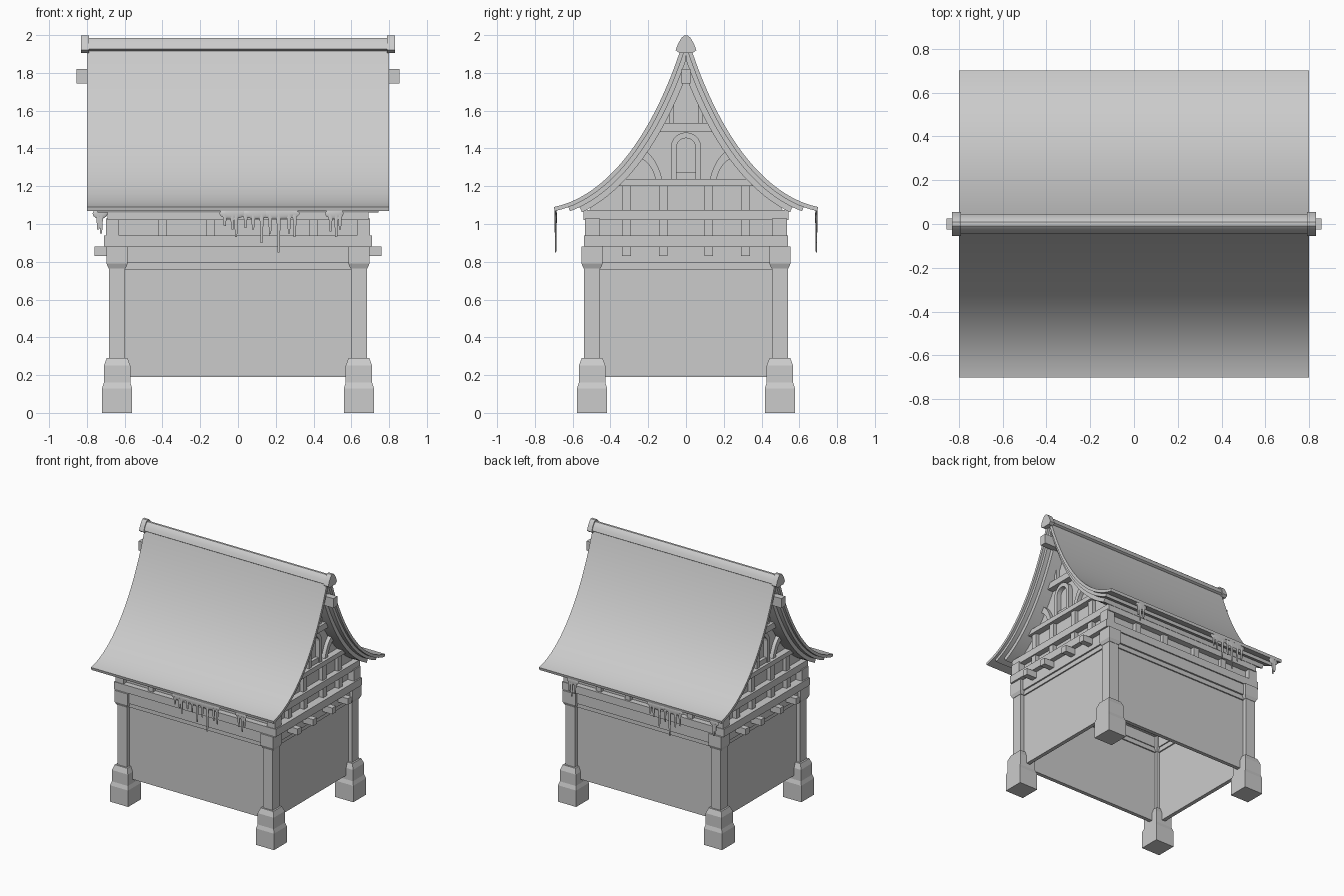
import bpy, bmesh, math
from mathutils import Vector, Matrix
from mathutils.geometry import interpolate_bezier

cube = bpy.data.objects.get("Cube")
if cube:
    bpy.data.objects.remove(cube)

grey = bpy.data.materials.new("plain grey")
grey.use_nodes = True
grey.diffuse_color = (0.6, 0.6, 0.6, 1)
grey.node_tree.nodes["Principled BSDF"].inputs["Base Color"].default_value = (0.6, 0.6, 0.6, 1)


def finish(name, bm, smooth=False):
    bmesh.ops.recalc_face_normals(bm, faces=bm.faces[:])
    mesh = bpy.data.meshes.new(name)
    bm.to_mesh(mesh)
    bm.free()
    mesh.materials.append(grey)
    if smooth:
        mesh.shade_smooth()
        mesh.set_sharp_from_angle(angle=math.radians(35))
    obj = bpy.data.objects.new(name, mesh)
    bpy.context.collection.objects.link(obj)
    return obj


def add_box(bm, x0, x1, y0, y1, z0, z1):
    size = Vector((x1 - x0, y1 - y0, z1 - z0))
    mid = Vector((x0 + x1, y0 + y1, z0 + z1)) / 2
    bmesh.ops.create_cube(bm, size=1, matrix=Matrix.Translation(mid) @ Matrix.Diagonal((*size, 1)))


def add_prism(bm, profile, x0, x1):
    """Extrude a (y, z) profile along x."""
    a, b = ([bm.verts.new((x, y, z)) for y, z in profile] for x in (x0, x1))
    bm.faces.new(a)
    bm.faces.new(b[::-1])
    n = len(a)
    for i in range(n):
        j = (i + 1) % n
        bm.faces.new((a[j], a[i], b[i], b[j]))


def band(name, hx, hy, z0, z1, w):
    """Hollow rectangular ring of beams."""
    bm = bmesh.new()
    for s in (-1, 1):
        add_box(bm, -hx, hx, *sorted((s * hy, s * (hy - w))), z0, z1)
        add_box(bm, *sorted((s * hx, s * (hx - w))), w - hy, hy - w, z0, z1)
    return finish(name, bm)


def tiers(bm, cx, cy, levels):
    """Square stack of (half width, height) levels."""
    rings = [[bm.verts.new((cx + sx * h, cy + sy * h, z))
              for sx, sy in ((-1, -1), (1, -1), (1, 1), (-1, 1))] for h, z in levels]
    bm.faces.new(rings[0])
    bm.faces.new(rings[-1])
    for lo, hi in zip(rings, rings[1:]):
        for i in range(4):
            j = (i + 1) % 4
            bm.faces.new((lo[i], lo[j], hi[j], hi[i]))


# Posts with stepped feet and capitals
for sx, xn in ((-1, "right"), (1, "left")):
    for sy, yn in ((-1, "front"), (1, "back")):
        cx, cy = sx * 0.64, sy * 0.497
        for part, levels in (
                ("foot", ((.08, 0), (.08, .13), (.07, .16), (.07, .25), (.055, .29))),
                ("post", ((.042, .28), (.042, .8))),
                ("capital", ((.045, .765), (.056, .79), (.056, .88)))):
            bm = bmesh.new()
            tiers(bm, cx, cy, levels)
            finish(f"{yn}_{xn}_{part}", bm)

# Walls and horizontal beams
band("walls", .65, .507, .19, .77, .03)
band("lower_lintel", .66, .517, .76, .795, .05)
band("lintel", .672, .53, .795, .88, .07)
band("sill_beam", .71, .54, .88, .94, .1)
band("frieze_wall", .645, .495, .94, 1.02, .03)
band("top_beam", .69, .543, 1.02, 1.075, .08)

# Cross beams poking out of both ends
for i, y in enumerate((-.315, -.12, .12, .315)):
    bm = bmesh.new()
    add_box(bm, -.76, .76, y - .023, y + .023, .83, .88)
    finish(f"cross_beam_{i + 1}", bm)

# Frieze studs on all four sides
bm = bmesh.new()
for s in (-1, 1):
    for x in (-.4, -.145, .145, .4):
        add_box(bm, x - .023, x + .023, *sorted((s * .48, s * .525)), .93, 1.03)
    for y in (-.315, -.12, .12, .315):
        add_box(bm, *sorted((s * .63, s * .68)), y - .023, y + .023, .93, 1.03)
    for y in (-.495, .495):
        add_box(bm, *sorted((s * .63, s * .7)), y - .04, y + .04, .93, 1.03)
finish("frieze_studs", bm)

# Sweeping roof curve from eave to ridge
CURVE = interpolate_bezier(Vector((.70, 1.09)), Vector((.45, 1.14)),
                           Vector((.20, 1.41)), Vector((.03, 1.92)), 33)


def offset_curve(start, depth):
    pts = []
    for i in range(start, len(CURVE)):
        t = CURVE[min(i + 1, len(CURVE) - 1)] - CURVE[max(i - 1, 0)]
        t.normalize()
        p = CURVE[i] + Vector((-t.y, t.x)) * -depth if t.x > 0 else CURVE[i] + Vector((-abs(t.y), t.x)) * depth
        pts.append((max(p.x, 0), p.y))
    return pts


def roof_layer(name, start, top, bottom, hx):
    for s, side in ((-1, "front"), (1, "back")):
        outline = offset_curve(start, top) + offset_curve(start, bottom)[::-1]
        bm = bmesh.new()
        add_prism(bm, [(s * y, z) for y, z in outline], -hx, hx)
        bmesh.ops.remove_doubles(bm, verts=bm.verts[:], dist=1e-5)
        finish(f"{side}_{name}", bm, smooth=True)


roof_layer("roof_sheet", 0, 0, .022, .8)
roof_layer("roof_underlayer", 3, .022, .045, .78)
roof_layer("roof_rafter_layer", 5, .045, .075, .745)

# Ridge cap with thicker ends
ridge = [(-.035, 1.905), (-.055, 1.92), (-.042, 1.955), (-.024, 1.985), (-.01, 1.998),
         (.01, 1.998), (.024, 1.985), (.042, 1.955), (.055, 1.92), (.035, 1.905)]
bm = bmesh.new()
add_prism(bm, [(y * .85, 1.915 + (z - 1.905) * .75) for y, z in ridge], -.8, .8)
finish("ridge_cap", bm, smooth=True)
for s, side in ((-1, "right"), (1, "left")):
    bm = bmesh.new()
    add_prism(bm, ridge, *sorted((s * .79, s * .83)))
    finish(f"{side}_ridge_end", bm, smooth=True)

# Ridge purlin
bm = bmesh.new()
add_box(bm, -.855, .855, -.025, .025, 1.745, 1.82)
finish("ridge_purlin", bm)

# Gables: wall, timbers, arched window frame and curved braces
half = offset_curve(8, .05)
gable = [(.53, 1.03)] + half + [(-y, z) for y, z in half[::-1] if y > 0] + [(-.53, 1.03)]


def arch(r, base, spring):
    steps = [math.pi * i / 10 for i in range(11)]
    return [(r, base)] + [(r * math.cos(a), spring + r * math.sin(a)) for a in steps] + [(-r, base)]


brace_out = interpolate_bezier(Vector((.22, 1.39)), Vector((.17, 1.36)),
                               Vector((.14, 1.3)), Vector((.125, 1.23)), 9)
brace_in = interpolate_bezier(Vector((.16, 1.23)), Vector((.17, 1.28)),
                              Vector((.19, 1.32)), Vector((.24, 1.35)), 9)
for s, side in ((-1, "right"), (1, "left")):
    def span(a, b):
        return sorted((s * a, s * b))
    bm = bmesh.new()
    add_prism(bm, gable, *span(.61, .645))
    finish(f"{side}_gable_wall", bm)

    bm = bmesh.new()
    for hy, z0, z1 in ((.36, 1.2, 1.237), (.14, 1.487, 1.535)):
        add_box(bm, *span(.62, .695), -hy, hy, z0, z1)
    for y in (-.315, -.12, .12, .315):
        add_box(bm, *span(.62, .675), y - .023, y + .023, 1.07, 1.21)
    for y in (-.075, .075):
        add_box(bm, *span(.62, .675), y - .012, y + .012, 1.53, 1.68)
    finish(f"{side}_gable_timbers", bm)

    bm = bmesh.new()
    add_prism(bm, arch(.08, 1.237, 1.405) + arch(.05, 1.237, 1.405)[::-1], *span(.62, .68))
    add_box(bm, *span(.62, .67), -.05, .05, 1.237, 1.275)
    finish(f"{side}_window_frame", bm)

    bm = bmesh.new()
    for m in (-1, 1):
        add_prism(bm, [(m * p.x, p.y) for p in brace_out + brace_in], *span(.62, .675))
    finish(f"{side}_gable_braces", bm)


# Icicles: flat frozen pads with hanging drips
def icicles(name, y, pads, drips):
    bm = bmesh.new()
    for x0, x1 in pads:
        bmesh.ops.create_uvsphere(bm, u_segments=12, v_segments=6, radius=1,
                                  matrix=Matrix.Translation(((x0 + x1) / 2, y, 1.055))
                                  @ Matrix.Diagonal(((x1 - x0) / 2, .006, .028, 1)))
    for x, z in drips:
        length = 1.05 - z
        bmesh.ops.create_cone(bm, segments=6, radius1=.006, radius2=.013, depth=length, cap_ends=True,
                              matrix=Matrix.Translation((x, y, z + length / 2))
                              @ Matrix.Diagonal((1, .5, 1, 1)))
    finish(name, bm, smooth=True)


small = [(.49, .96), (.52, .93), (.54, .97)]
icicles("front_icicles", -.69, [(-.1, .04), (.02, .18), (.1, .33), (.46, .56)],
        [(-.07, .99), (-.03, .97), (-.01, .93), (.04, .98), (.08, .97), (.125, .9),
         (.17, .95), (.215, .85), (.27, .95), (.3, .93)] + small)
icicles("back_icicles", .69, [(-.46, -.28), (-.3, -.14), (-.77, -.69), (.46, .56)],
        [(-.74, .97), (-.725, .95), (-.43, .95), (-.39, .93), (-.34, .85), (-.3, .95),
         (-.25, .9), (-.2, .96), (-.17, .98)] + small)
